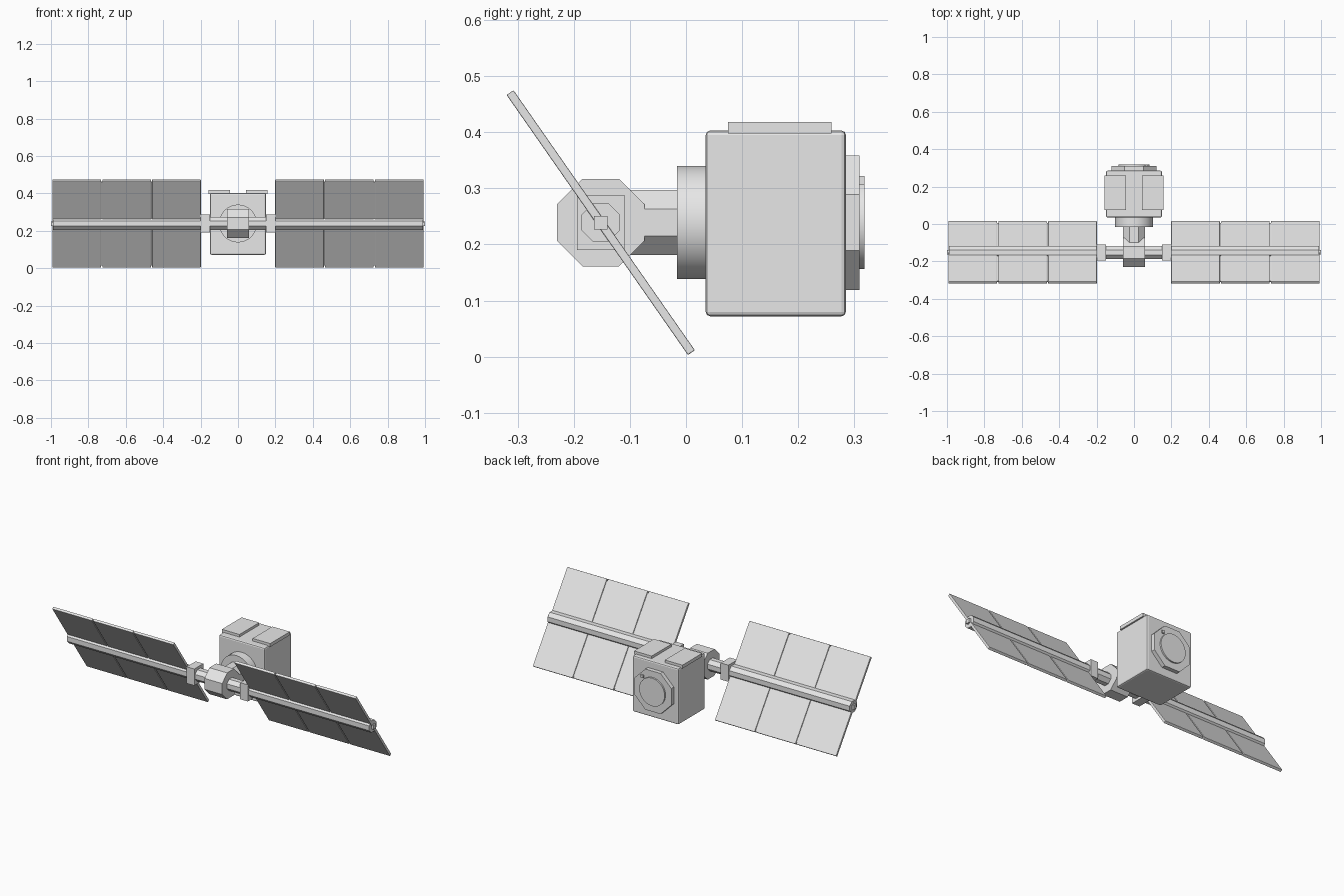
import bpy
from math import radians, cos, pi
from mathutils import Vector, Matrix

if "Cube" in bpy.data.objects:
    bpy.data.objects.remove(bpy.data.objects["Cube"], do_unlink=True)

grey = bpy.data.materials.new("light_grey")
grey.use_nodes = True
grey.diffuse_color = (0.8, 0.8, 0.8, 1)
grey.node_tree.nodes["Principled BSDF"].inputs["Base Color"].default_value = (0.8, 0.8, 0.8, 1)

MID = 0.239          # height of the main axis
BOOM_Y = -0.152      # depth of the panel boom
TILT = radians(-55.1)


def finish(name, bevel=0.0, segments=2):
    ob = bpy.context.object
    ob.name = name
    ob.data.materials.append(grey)
    if bevel:
        mod = ob.modifiers.new("edge_bevel", 'BEVEL')
        mod.width, mod.segments = bevel, segments
    return ob


def box(name, x, y, z, bevel=0.0):
    """Box from (min, max) ranges on each axis."""
    bpy.ops.mesh.primitive_cube_add(size=1)
    ob = finish(name, bevel)
    ob.data.transform(Matrix.Diagonal([r[1] - r[0] for r in (x, y, z)] + [1]))
    ob.location = [(r[0] + r[1]) / 2 for r in (x, y, z)]
    return ob


def prism(name, axis, span, flat_radius, y=0.0, sides=8):
    """Prism along x or y; an octagon gets flats facing the axes."""
    radius = flat_radius / cos(pi / sides) if sides == 8 else flat_radius
    bpy.ops.mesh.primitive_cylinder_add(vertices=sides, radius=radius, depth=span[1] - span[0])
    ob = finish(name)
    ob.data.transform(Matrix.Rotation(pi / sides, 4, 'Z'))
    turn = Matrix.Rotation(pi / 2, 4, 'Y' if axis == 'x' else 'X')
    ob.data.transform(turn)
    mid = (span[0] + span[1]) / 2
    ob.location = (mid, y, MID) if axis == 'x' else (0, mid, MID)
    if sides > 8:
        bpy.ops.object.shade_smooth_by_angle(angle=radians(30))
    return ob


def panel_slab(name, x, length, thick, bevel=0.0):
    """Slab tilted around the boom axis."""
    ob = box(name, x, (-length / 2, length / 2), (-thick / 2, thick / 2), bevel)
    ob.location.y, ob.location.z = BOOM_Y, MID
    ob.rotation_euler.x = TILT
    return ob


# Main body and its front collar
box("body", (-0.15, 0.15), (0.035, 0.285), (0.072, 0.403), 0.008)
prism("front_collar", 'y', (-0.016, 0.036), 0.101, sides=48)

# Rear hatch with round cover and a small latch
prism("rear_hatch", 'y', (0.28, 0.309), 0.12)
prism("hatch_cover", 'y', (0.305, 0.318), 0.083, sides=32)
box("hatch_latch", (0.058, 0.074), (0.305, 0.318), (0.306, 0.322))

# Arm joining the body to the boom hub
prism("arm", 'y', (-0.13, -0.01), 0.058)
prism("boom_hub", 'x', (-0.058, 0.058), 0.078, BOOM_Y)
prism("boom", 'x', (-0.988, 0.988), 0.034, BOOM_Y)

for side, s in (("left", 1), ("right", -1)):
    def span(a, b):
        return tuple(sorted((a * s, b * s)))

    # Roof plate, boom bracket and boom tip
    box(f"roof_plate_{side}", span(0.043, 0.158), (0.075, 0.259), (0.398, 0.418))
    box(f"boom_bracket_{side}", span(0.15, 0.2), (-0.194, -0.11), (0.19, 0.288))
    box(f"boom_tip_{side}", span(0.98, 1.0), (BOOM_Y - 0.012, BOOM_Y + 0.012),
        (MID - 0.012, MID + 0.012))

    # Three solar panels held by a thin core sheet
    panel_slab(f"panel_core_{side}", span(0.205, 0.985), 0.545, 0.005)
    for i in range(3):
        start = 0.199 + i * 0.2665
        panel_slab(f"solar_panel_{side}_{i + 1}", span(start, start + 0.26), 0.565, 0.015, 0.002)
